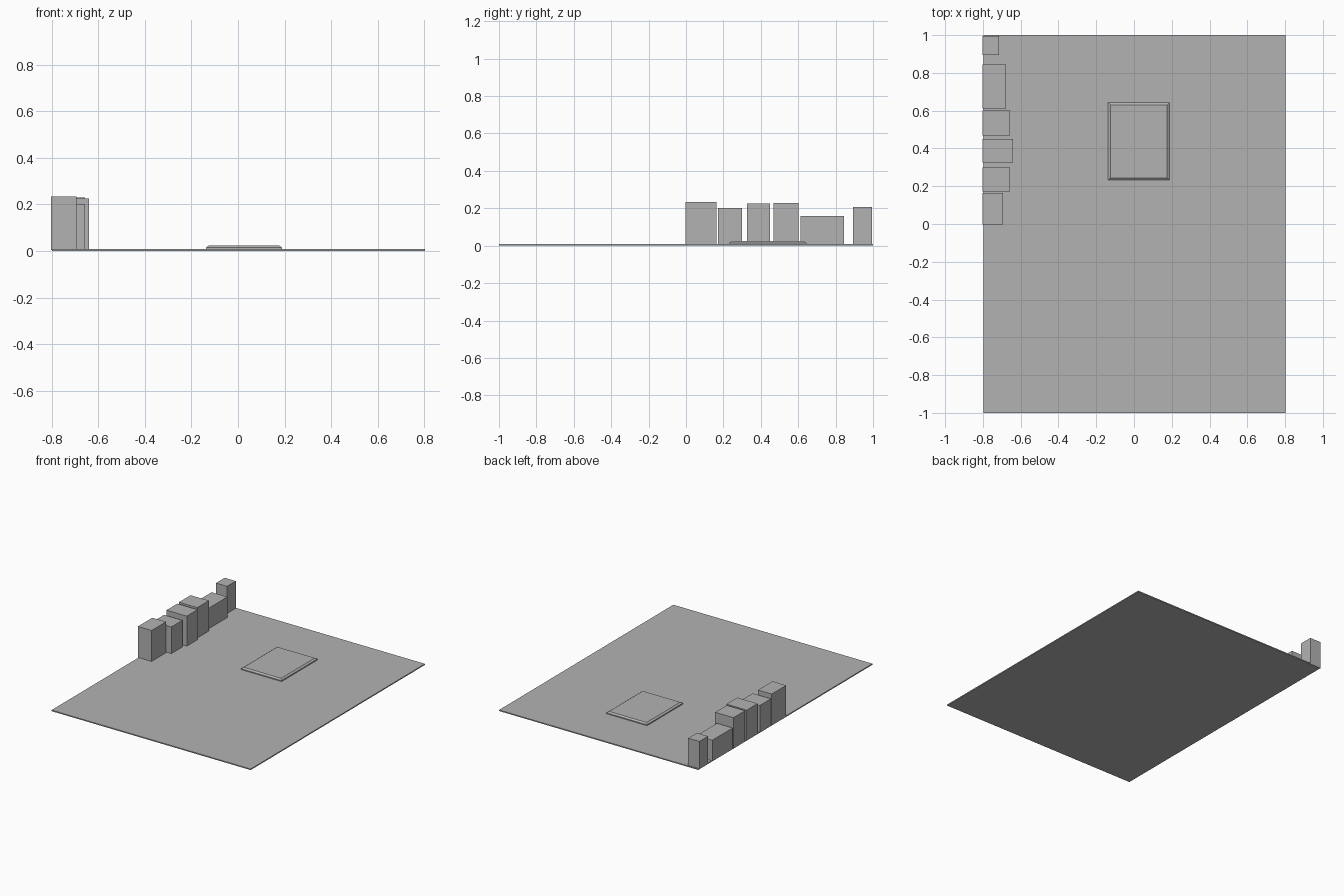
import bpy
import bmesh

# Remove the default object
cube = bpy.data.objects.get("Cube")
if cube:
    bpy.data.objects.remove(cube, do_unlink=True)

# Single grey material
grey = bpy.data.materials.new("plain grey")
grey.use_nodes = True
colour = (0.45, 0.45, 0.45, 1)
grey.diffuse_color = colour
grey.node_tree.nodes["Principled BSDF"].inputs["Base Color"].default_value = colour


def box(name, x, y, z, inset=0):
    """Box between (min, max) ranges; inset draws in the top face."""
    bm = bmesh.new()
    bmesh.ops.create_cube(bm, size=1)
    for v in bm.verts:
        shrink = inset if v.co.z > 0 else 0
        for axis, (low, high) in enumerate((x, y, z)):
            edge = shrink if axis < 2 else 0
            v.co[axis] = high - edge if v.co[axis] > 0 else low + edge
    mesh = bpy.data.meshes.new(name)
    bm.to_mesh(mesh)
    bm.free()
    mesh.materials.append(grey)
    obj = bpy.data.objects.new(name, mesh)
    bpy.context.collection.objects.link(obj)
    return obj


# Thin ground slab
GROUND = 0.008
box("ground_slab", (-0.798, 0.802), (-1, 1), (0, GROUND))

# Row of buildings along one edge: front y, back y, inner x, height
row = [
    (-0.002, 0.163, -0.693, 0.233),
    (0.172, 0.299, -0.656, 0.202),
    (0.326, 0.450, -0.640, 0.226),
    (0.469, 0.602, -0.656, 0.229),
    (0.611, 0.845, -0.677, 0.158),
    (0.894, 0.994, -0.714, 0.206),
]
for i, (front, back, inner, height) in enumerate(row, 1):
    box(f"building_{i}", (-0.803, inner), (front, back), (0.004, height))

# Raised platform: straight base with a chamfered top
px, py = (-0.137, 0.188), (0.232, 0.643)
box("platform_base", px, py, (GROUND, 0.015))
box("platform_top", px, py, (0.015, 0.024), inset=0.012)
